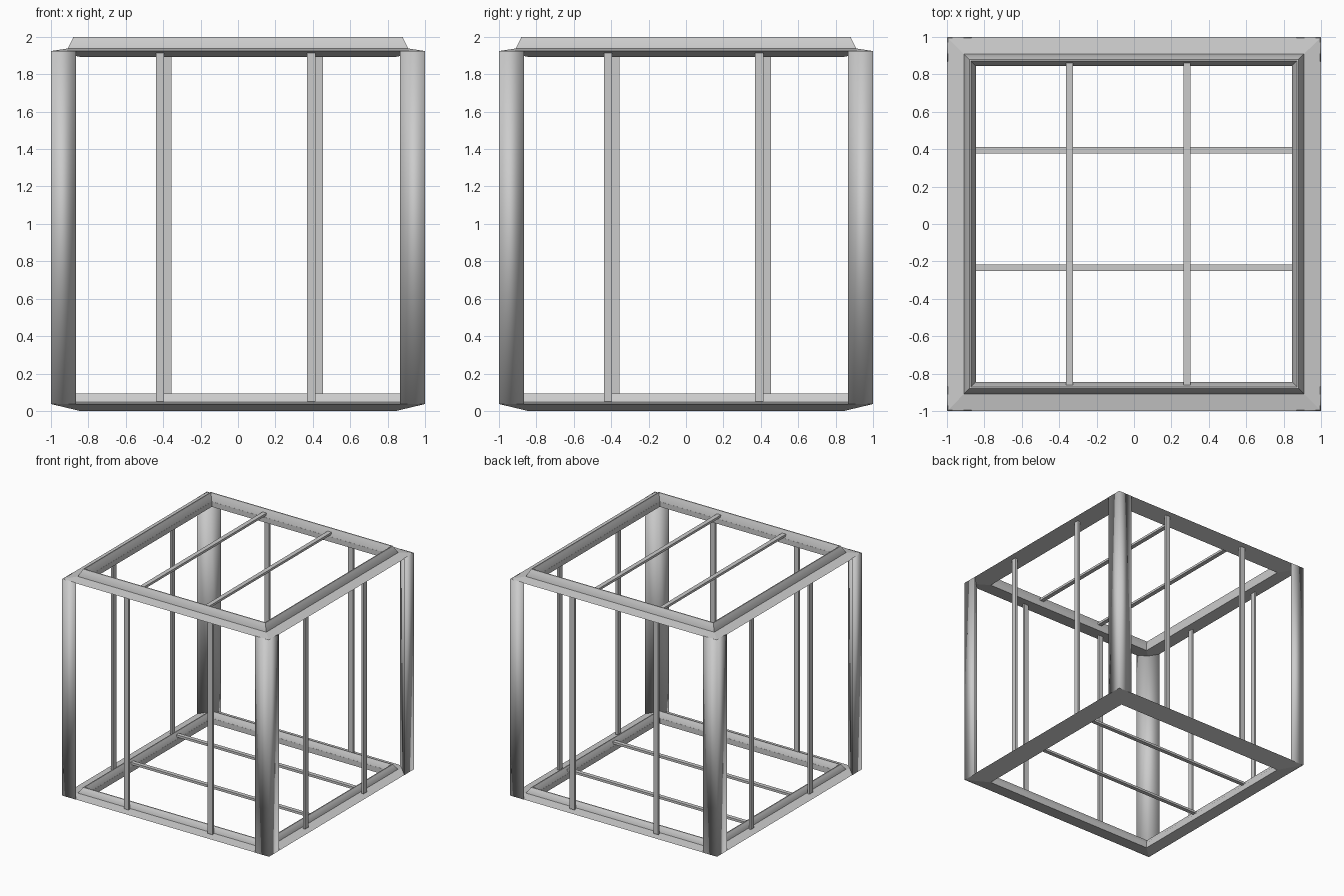
import bpy, bmesh, math

if "Cube" in bpy.data.objects:
    bpy.data.objects.remove(bpy.data.objects["Cube"])


def finish(name, bm, angle=None):
    bmesh.ops.recalc_face_normals(bm, faces=bm.faces)
    me = bpy.data.meshes.new(name)
    bm.to_mesh(me)
    bm.free()
    ob = bpy.data.objects.new(name, me)
    bpy.context.collection.objects.link(ob)
    if angle is not None:
        bpy.ops.object.select_all(action='DESELECT')
        ob.select_set(True)
        bpy.context.view_layer.objects.active = ob
        bpy.ops.object.shade_smooth_by_angle(angle=math.radians(angle))
    return ob


def square_ring(name, profile, angle=None):
    """Sweep a closed (half_size, z) profile around a square with mitred corners."""
    bm = bmesh.new()
    rings = [[bm.verts.new((sx * r, sy * r, z)) for r, z in profile]
             for sx, sy in ((-1, -1), (1, -1), (1, 1), (-1, 1))]
    n = len(profile)
    for i in range(4):
        a, b = rings[i], rings[(i + 1) % 4]
        for j in range(n):
            k = (j + 1) % n
            bm.faces.new((a[j], b[j], b[k], a[k]))
    return finish(name, bm, angle)


def prism(name, pts, z0, z1, angle=None):
    bm = bmesh.new()
    lo = [bm.verts.new((x, y, z0)) for x, y in pts]
    hi = [bm.verts.new((x, y, z1)) for x, y in pts]
    n = len(pts)
    bm.faces.new(lo)
    bm.faces.new(hi)
    for i in range(n):
        j = (i + 1) % n
        bm.faces.new((lo[i], lo[j], hi[j], hi[i]))
    return finish(name, bm, angle)


def bar(name, centre, size):
    x, y, z = centre
    w, d, h = (s / 2 for s in size)
    return prism(name, [(x - w, y - d), (x + w, y - d), (x + w, y + d), (x - w, y + d)],
                 z - h, z + h)


# Bottom and top frames: sloping rail plus raised inner ridge
for label, low, edge, base, peak in (("bottom", 0.0, 0.037, 0.047, 0.094),
                                     ("top", 1.893, 1.924, 1.938, 2.0)):
    h = peak - base
    square_ring(label + "_frame",
                [(1.0, edge), (0.91, base), (0.845, base), (0.845, low)])
    square_ring(label + "_ridge",
                [(0.91, base - 0.005), (0.91, base), (0.887, base + 0.75 * h), (0.88, peak),
                 (0.872, peak), (0.866, base + 0.75 * h), (0.846, base), (0.846, base - 0.005)], 50)

# Three-sided corner posts, smooth shaded
for sx in (-1, 1):
    for sy in (-1, 1):
        prism(f"post_{'left' if sx < 0 else 'right'}_{'front' if sy < 0 else 'back'}",
              [(sx, sy), (sx * 0.865, sy), (sx * 0.932, sy * 0.932), (sx, sy * 0.865)],
              0.036, 1.925, 140)

# Upright bars, two on each side
Z, H = 0.983, 1.866
for i, (near, far) in enumerate(((-0.417, -0.378), (0.391, 0.432))):
    bar(f"front_bar_{i}", (near, -0.935, Z), (0.045, 0.02, H))
    bar(f"back_bar_{i}", (far, 0.945, Z), (0.045, 0.02, H))
    bar(f"right_bar_{i}", (0.945, near, Z), (0.02, 0.045, H))
    bar(f"left_bar_{i}", (-0.935, far, Z), (0.02, 0.045, H))

# Level bars: front-to-back across the top, side-to-side across the bottom
for i, (x, y) in enumerate(((-0.345, -0.235), (0.283, 0.395))):
    bar(f"top_bar_{i}", (x, 0, 1.962), (0.038, 1.72, 0.02))
    bar(f"bottom_bar_{i}", (0, y, 0.068), (1.72, 0.035, 0.02))
